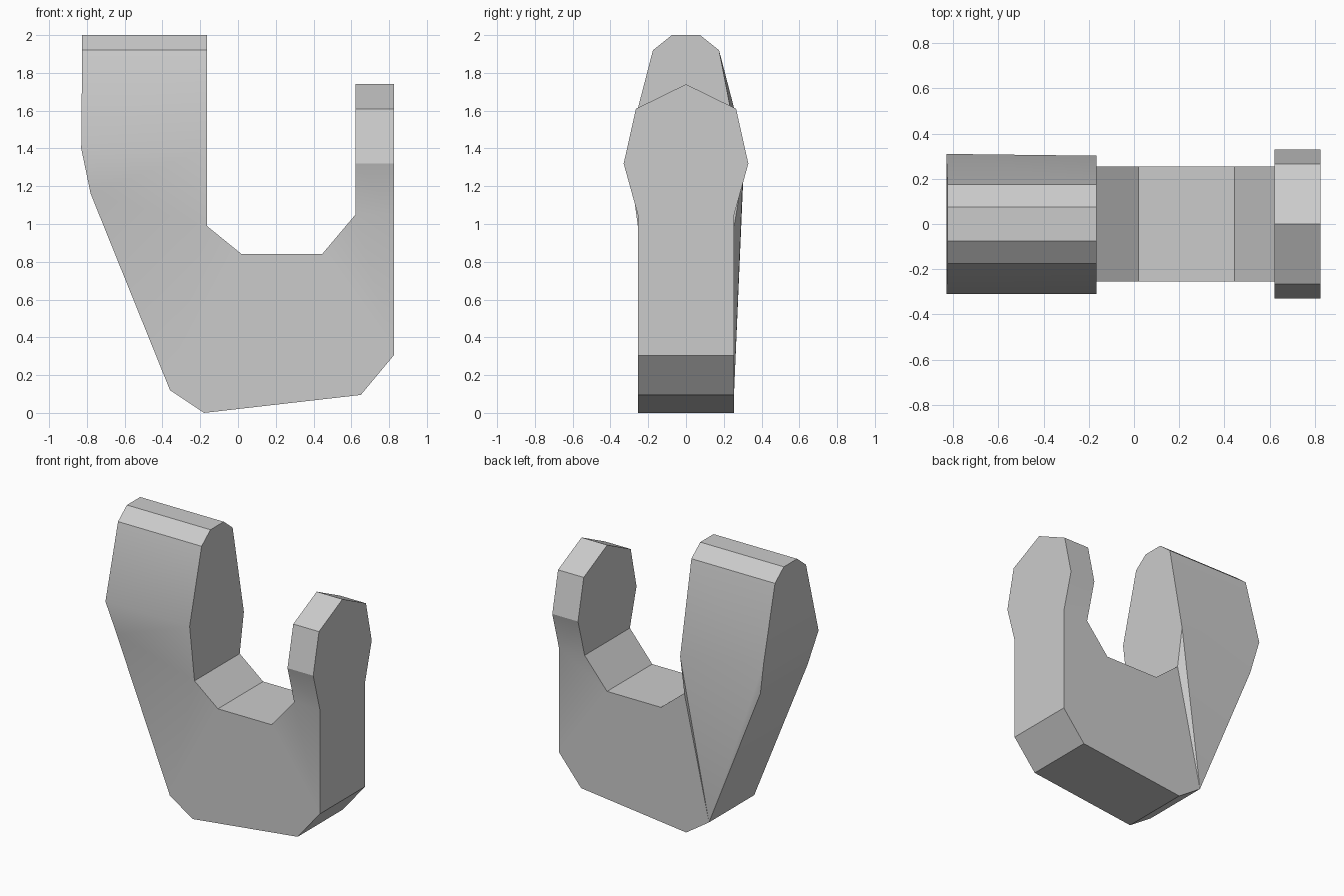
import bpy
import bmesh

cube = bpy.data.objects.get("Cube")
if cube:
    bpy.data.objects.remove(cube, do_unlink=True)

HALF = 0.255  # half thickness of the flat body

# Profile points in outline order: x, z, front depth, back depth, back z
points = {}


def point(name, x, z, depth=HALF, back=None, back_z=None):
    points[name] = (x, z, depth,
                    depth if back is None else back,
                    z if back_z is None else back_z)


# Outer edge of the tall arm, down to the base
point("arm_outer_top", -0.825, 2, 0.075)
point("arm_outer_shoulder", -0.825, 1.92, 0.175)
point("arm_outer_wide", -0.83, 1.4, 0.31)
point("arm_outer_neck", -0.78, 1.16, HALF, 0.275)
point("heel_side", -0.36, 0.12)
point("heel_bottom", -0.18, 0)
point("toe_bottom", 0.65, 0.095)
point("toe_side", 0.825, 0.305)

# Both edges of the short arm share one cross-section
TIP = {"neck": (1.05, HALF), "wide": (1.32, 0.33),
       "shoulder": (1.61, 0.265), "top": (1.74, 0)}
for part, (z, depth) in TIP.items():
    point("tip_outer_" + part, 0.825, z, depth)
for part, (z, depth) in reversed(TIP.items()):
    point("tip_inner_" + part, 0.622, z, depth)

# Throat and inner edge of the tall arm
point("throat_right", 0.445, 0.84)
point("throat_left", 0.02, 0.84)
point("arm_inner_neck", -0.165, 0.99)
point("arm_inner_wide", -0.165, 1.4, 0.31, 0.302, 1.27)
point("arm_inner_shoulder", -0.165, 1.92, 0.175)
point("arm_inner_top", -0.165, 2, 0.075)

bm = bmesh.new()
front, back = {}, {}
for name, (x, z, near, far, far_z) in points.items():
    front[name] = bm.verts.new((x, -near, z))
    back[name] = bm.verts.new((x, far, far_z)) if far else front[name]


def add_face(verts):
    verts = list(dict.fromkeys(verts))
    if len(verts) > 2:
        bm.faces.new(verts)


def add_sheet(side, *names):
    add_face([side[n] for n in names])


def add_bands(side, prefix, levels):
    """Strips running across an arm between neighbouring levels."""
    for low, high in zip(levels, levels[1:]):
        add_sheet(side, *(prefix + n for n in (
            "outer_" + low, "outer_" + high, "inner_" + high, "inner_" + low)))


# Faces shared by the front and the back
for side in (front, back):
    add_bands(side, "arm_", ["wide", "shoulder", "top"])
    add_bands(side, "tip_", list(TIP))
    add_sheet(side, "heel_side", "heel_bottom", "throat_left", "arm_inner_neck")
    add_sheet(side, "heel_bottom", "toe_bottom", "throat_right", "throat_left")
    add_sheet(side, "toe_bottom", "toe_side", "tip_outer_neck",
              "tip_inner_neck", "throat_right")

# Front blends into the body, back keeps a raised wedge with a thin step
add_bands(front, "arm_", ["neck", "wide"])
add_sheet(front, "arm_outer_neck", "heel_side", "arm_inner_neck")
add_sheet(back, "arm_outer_wide", "arm_outer_neck", "heel_side", "arm_inner_wide")
add_sheet(back, "arm_inner_wide", "heel_side", "arm_inner_neck")

# Rim all round the outline
names = list(points)
for a, b in zip(names, names[1:] + names[:1]):
    add_face([front[a], front[b], back[b], back[a]])

bmesh.ops.recalc_face_normals(bm, faces=bm.faces)
mesh = bpy.data.meshes.new("hook")
bm.to_mesh(mesh)
bm.free()
hook = bpy.data.objects.new("hook", mesh)
bpy.context.collection.objects.link(hook)

# Plain grey finish
grey = (0.6, 0.6, 0.6, 1)
mat = bpy.data.materials.new("light_grey")
mat.use_nodes = True
mat.diffuse_color = grey
mat.node_tree.nodes["Principled BSDF"].inputs["Base Color"].default_value = grey
mesh.materials.append(mat)

# Soft shading on the gentle bends only
bpy.ops.object.select_all(action="DESELECT")
hook.select_set(True)
bpy.context.view_layer.objects.active = hook
bpy.ops.object.shade_smooth_by_angle(angle=0.44)
